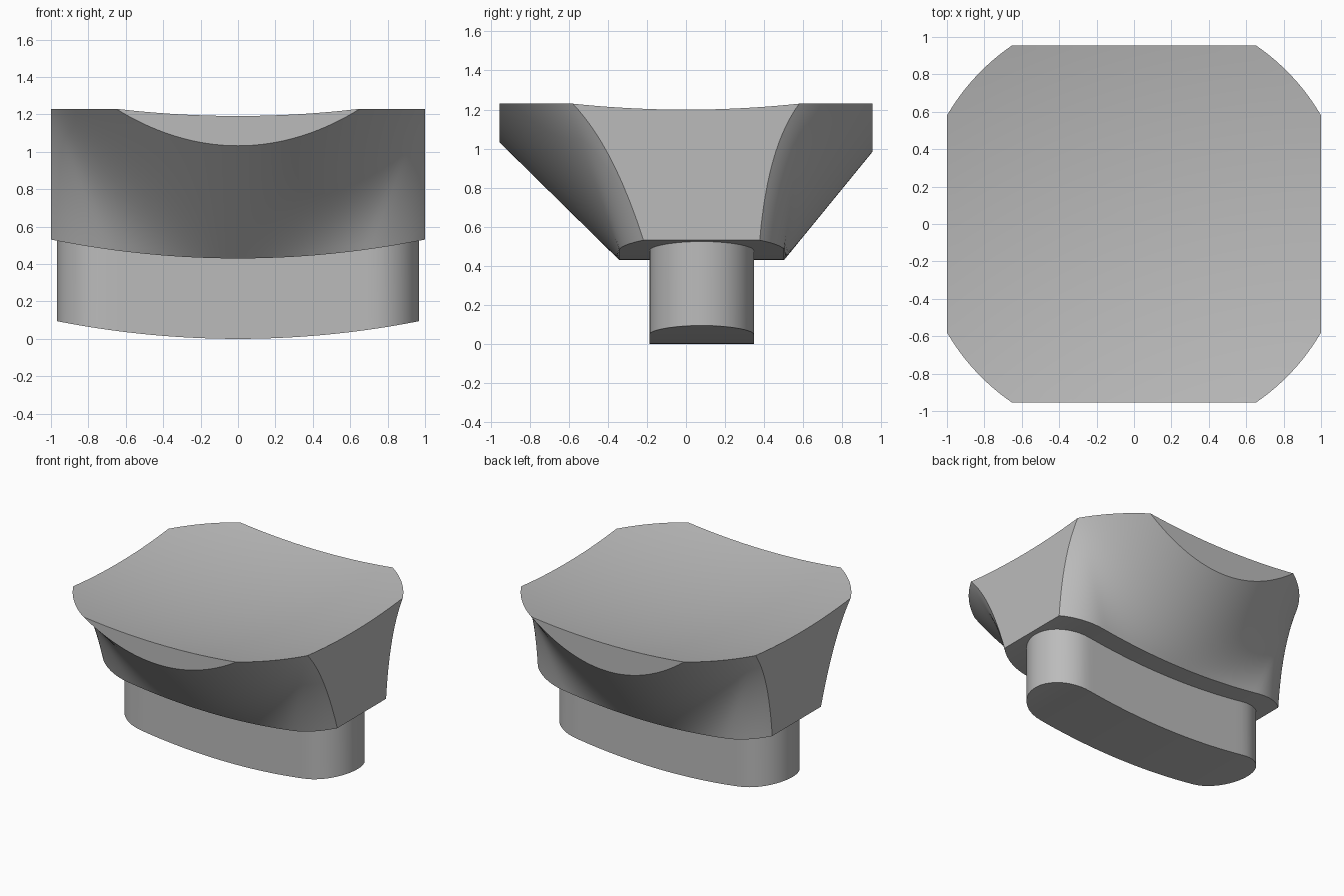
import bpy, bmesh, math

cube = bpy.data.objects.get("Cube")
if cube:
    bpy.data.objects.remove(cube)

N = 256            # points around each outline
SHIFT = 0.08       # the foot sits a little behind the centre
TOP_R, TOP_Z = 1.156, 1.23

grey = bpy.data.materials.new("plain_grey")
grey.use_nodes = True
color = (0.5, 0.5, 0.5, 1)
grey.diffuse_color = color
grey.node_tree.nodes["Principled BSDF"].inputs["Base Color"].default_value = color


def sag(d, radius=5.0):
    """Rise of a shallow arc at distance d from its lowest point."""
    return radius - math.sqrt(radius * radius - d * d)


def slot(radius, z, half=0.7):
    """Slot outline, lying on a surface curved along x."""
    points = []
    for i in range(N):
        a = 2 * math.pi * i / N
        c, s = math.cos(a), math.sin(a)
        if abs(c) * radius <= half * abs(s):
            r = radius / abs(s)
        else:
            r = half * abs(c) + math.sqrt(radius ** 2 - (half * s) ** 2)
        points.append((r * c, SHIFT + r * s, z + sag(r * c)))
    return points


def circle(radius, z):
    return [(radius * math.cos(2 * math.pi * i / N),
             radius * math.sin(2 * math.pi * i / N), z) for i in range(N)]


def loft(bm, rings):
    rows = [[bm.verts.new(p) for p in ring] for ring in rings]
    for low, high in zip(rows, rows[1:]):
        for i in range(N):
            j = (i + 1) % N
            bm.faces.new((low[i], low[j], high[j], high[i]))
    return rows


def curved_cap(bm, row):
    """Close a slot outline with strips running front to back."""
    for i in range(N // 2):
        corners = (row[i], row[i + 1], row[N - i - 1], row[-i])
        bm.faces.new(list(dict.fromkeys(corners)))


def finish(bm, name):
    bmesh.ops.recalc_face_normals(bm, faces=bm.faces)
    mesh = bpy.data.meshes.new(name)
    bm.to_mesh(mesh)
    bm.free()
    mesh.materials.append(grey)
    obj = bpy.data.objects.new(name, mesh)
    bpy.context.collection.objects.link(obj)
    bpy.ops.object.select_all(action="DESELECT")
    obj.select_set(True)
    bpy.context.view_layer.objects.active = obj
    bpy.ops.object.shade_smooth_by_angle(angle=math.radians(25))


# Flared head: slot outline lofted to a round rim
bm = bmesh.new()
bottom, rim = slot(0.4225, 0.43), circle(TOP_R, TOP_Z)
STEPS = 24
walls = [[tuple(p + (q - p) * k / STEPS for p, q in zip(a, b))
          for a, b in zip(bottom, rim)] for k in range(STEPS + 1)]

# Dished top: rings shrinking to the middle
dish = [circle(r, TOP_Z - sag(TOP_R, 5.6) + sag(r, 5.6))
        for r in (TOP_R * k / 16 for k in range(15, 0, -1))]
rows = loft(bm, walls + dish)
bm.faces.new(rows[-1])
curved_cap(bm, rows[0])

# Trim the head square on four sides
for axis, limit in ((0, 1.0), (1, 0.955)):
    for sign in (1, -1):
        normal = [0, 0, 0]
        normal[axis] = sign
        cut = bmesh.ops.bisect_plane(
            bm, geom=bm.verts[:] + bm.edges[:] + bm.faces[:], dist=1e-5,
            plane_co=[n * limit for n in normal], plane_no=normal,
            clear_outer=True)
        edges = [e for e in bm.edges if e.is_boundary]
        bmesh.ops.holes_fill(bm, edges=edges, sides=0)
finish(bm, "flared_head")

# Foot: slot-shaped block with a curved underside
bm = bmesh.new()
rows = loft(bm, [slot(0.267, 0), slot(0.267, 0.45)])
curved_cap(bm, rows[0])
curved_cap(bm, rows[1])
finish(bm, "foot")
